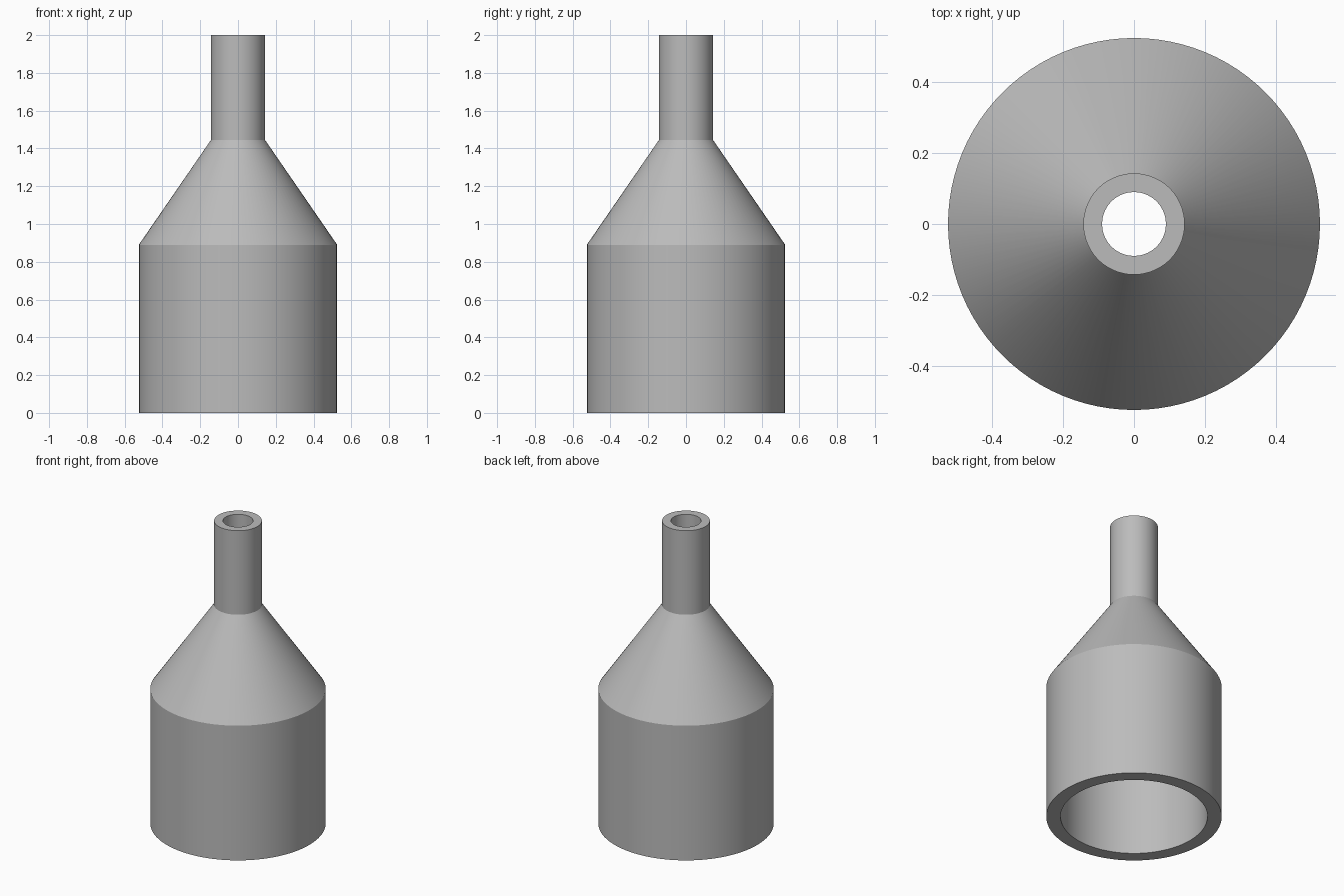
import bpy
import bmesh
from math import cos, sin, pi, radians

cube = bpy.data.objects.get("Cube")
if cube:
    bpy.data.objects.remove(cube, do_unlink=True)

SIDES = 96
SHOULDER_Z, NECK_Z, TOP_Z = 0.89, 1.445, 2.0

# Closed wall section as (radius, height): outside going up, bore coming down
section = [
    (0.525, 0), (0.525, SHOULDER_Z), (0.143, NECK_Z), (0.143, TOP_Z),
    (0.09, TOP_Z), (0.09, NECK_Z), (0.44, SHOULDER_Z), (0.44, 0),
]

# Plain grey material
grey = bpy.data.materials.new("plain grey")
grey.use_nodes = True
colour = (0.5, 0.5, 0.5, 1)
grey.diffuse_color = colour
grey.node_tree.nodes["Principled BSDF"].inputs["Base Color"].default_value = colour


def lathe(name, profile, material):
    """Revolve a closed profile around the z axis."""
    bm = bmesh.new()
    rings = [[bm.verts.new((r * cos(2 * pi * i / SIDES), r * sin(2 * pi * i / SIDES), z))
              for i in range(SIDES)] for r, z in profile]
    for k, low in enumerate(rings):
        high = rings[(k + 1) % len(rings)]
        for i in range(SIDES):
            j = (i + 1) % SIDES
            bm.faces.new((low[i], low[j], high[j], high[i]))
    bmesh.ops.recalc_face_normals(bm, faces=bm.faces)
    mesh = bpy.data.meshes.new(name)
    bm.to_mesh(mesh)
    bm.free()
    mesh.materials.append(material)
    obj = bpy.data.objects.new(name, mesh)
    bpy.context.collection.objects.link(obj)
    return obj


# Hollow reducer: wide socket, conical shoulder and narrow neck in one wall
reducer = lathe("pipe_reducer", section, grey)
bpy.ops.object.select_all(action="DESELECT")
reducer.select_set(True)
bpy.context.view_layer.objects.active = reducer
bpy.ops.object.shade_smooth_by_angle(angle=radians(25))
